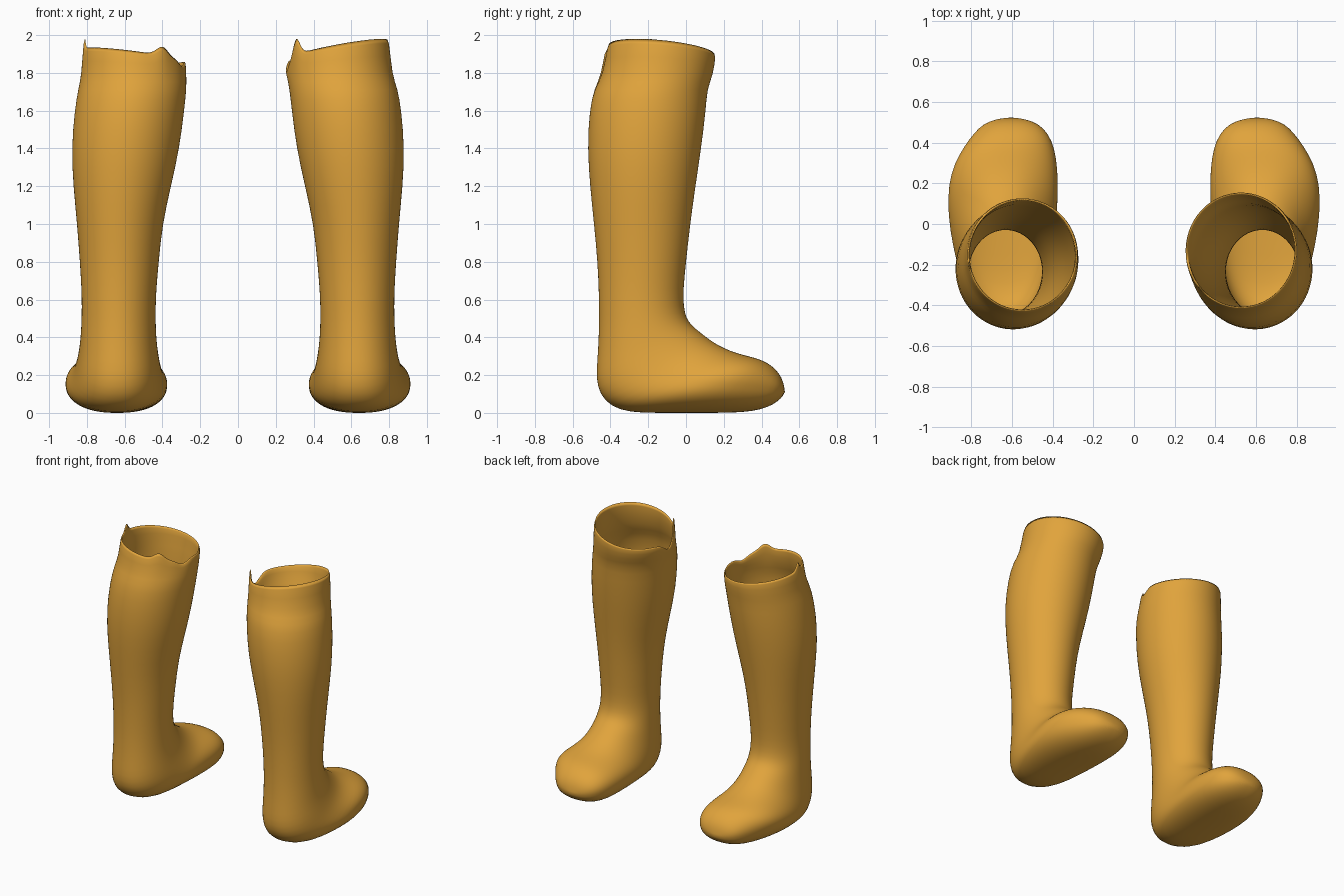
import bpy, bmesh, math

if "Cube" in bpy.data.objects:
    bpy.data.objects.remove(bpy.data.objects["Cube"])

SEGS = 80

mat = bpy.data.materials.new("golden_tan")
mat.diffuse_color = (0.75, 0.37, 0.045, 1)
mat.use_nodes = True
mat.node_tree.nodes["Principled BSDF"].inputs["Base Color"].default_value = mat.diffuse_color

# Shaft rings: height, heel-side y, toe-side y, inner x, outer x
SHAFT = [
    (1.72, -.485, .112, .272, .845), (1.6, -.512, .105, .285, .865),
    (1.4, -.522, .08, .31, .882), (1.2, -.508, .05, .355, .872),
    (1.0, -.487, .022, .40, .852), (.8, -.468, .0, .42, .837),
    (.65, -.462, -.015, .433, .828), (.56, -.46, -.013, .436, .827),
]
# Foot rings fanning round the ankle: heel/sole point (y, z), instep point (y, z), inner x, outer x
FOOT = [
    (-.46, .48, .002, .50, .436, .828), (-.463, .37, .03, .462, .434, .832),
    (-.47, .27, .07, .43, .428, .838), (-.475, .18, .11, .398, .42, .848),
    (-.457, .10, .15, .37, .41, .86), (-.40, .035, .19, .348, .40, .877),
    (-.30, .002, .235, .328, .39, .897), (-.15, .0, .28, .313, .379, .914),
    (0, .0, .33, .30, .374, .913), (.15, .0, .38, .287, .376, .89),
    (.30, .002, .43, .266, .39, .84), (.40, .018, .475, .232, .42, .79),
    (.465, .045, .507, .188, .465, .745), (.507, .08, .52, .14, .53, .68),
]


def bump(t, centre, height, width):
    """Bell-shaped change in rim height around one angle (degrees)."""
    d = (math.degrees(t) - centre + 180) % 360 - 180
    return height * math.exp(-(d / width) ** 2)


def section(y0, z0, y1, z1, xa, xb, power=2.0):
    """Closed rounded cross-section spanning two points and an x range."""
    pts = []
    for i in range(SEGS):
        t = 2 * math.pi * i / SEGS
        c, s = math.cos(t), math.sin(t)
        c = math.copysign(abs(c) ** (2 / power), c)
        s = math.copysign(abs(s) ** (2 / power), s)
        pts.append(((xa + xb) / 2 + s * (xb - xa) / 2,
                    (y0 + y1) / 2 + c * (y1 - y0) / 2,
                    (z0 + z1) / 2 + c * (z1 - z0) / 2))
    return pts


def make_boot(name, side, rim, height, slope_x, slope_y, bumps):
    y0, y1, xa, xb = rim
    # worn, uneven rim and the ring just below it
    top = []
    for i, (x, y, z) in enumerate(section(y0, height, y1, height, xa, xb)):
        t = 2 * math.pi * i / SEGS
        z += slope_x * (x - (xa + xb) / 2) - slope_y * (y - (y0 + y1) / 2)
        z += sum(bump(t, *b) for b in bumps)
        top.append((x, y, z))
    s = SHAFT[0]
    below = [(a[0] * .65 + b[0] * .35, a[1] * .65 + b[1] * .35, 1.785)
             for a, b in zip(top, section(s[1], 0, s[2], 0, s[3], s[4]))]
    rings = [top, below]
    rings += [section(a, z, b, z, p, q) for z, a, b, p, q in SHAFT]
    rings += [section(*f, power=2.0 + min(.25, i * .04)) for i, f in enumerate(FOOT)]

    bm = bmesh.new()
    loops = [[bm.verts.new((side * x, y, z)) for x, y, z in r] for r in rings]
    for a, b in zip(loops, loops[1:]):
        for i in range(SEGS):
            j = (i + 1) % SEGS
            bm.faces.new((a[i], a[j], b[j], b[i]))
    # toe cap
    tip = bm.verts.new((side * .605, .524, .11))
    for i in range(SEGS):
        bm.faces.new((loops[-1][i], loops[-1][(i + 1) % SEGS], tip))
    bmesh.ops.recalc_face_normals(bm, faces=bm.faces)
    # outward normals: the outermost face must point away from the centre
    bm.normal_update()
    outer = max(bm.faces, key=lambda f: side * f.calc_center_median().x)
    if outer.normal.x * side < 0:
        bmesh.ops.reverse_faces(bm, faces=bm.faces)
    mesh = bpy.data.meshes.new(name)
    bm.to_mesh(mesh)
    bm.free()
    mesh.materials.append(mat)
    obj = bpy.data.objects.new(name, mesh)
    bpy.context.collection.objects.link(obj)
    # thin hollow wall, then smoothing
    wall = obj.modifiers.new("wall", 'SOLIDIFY')
    wall.thickness = .016
    wall.offset = -1
    sub = obj.modifiers.new("smooth", 'SUBSURF')
    sub.levels = sub.render_levels = 1
    for p in mesh.polygons:
        p.use_smooth = True


# angles: 0 = toe side, 90 = outer side, -90 = inner side
make_boot("right_boot", 1, (-.415, .16, .25, .80), 1.93, .19, .10,
          [(-126, .095, 8), (-97, -.075, 15)])
make_boot("left_boot", -1, (-.43, .13, .275, .82), 1.90, .13, .08,
          [(97, .065, 5), (-146, .05, 10), (-110, -.035, 12)])
